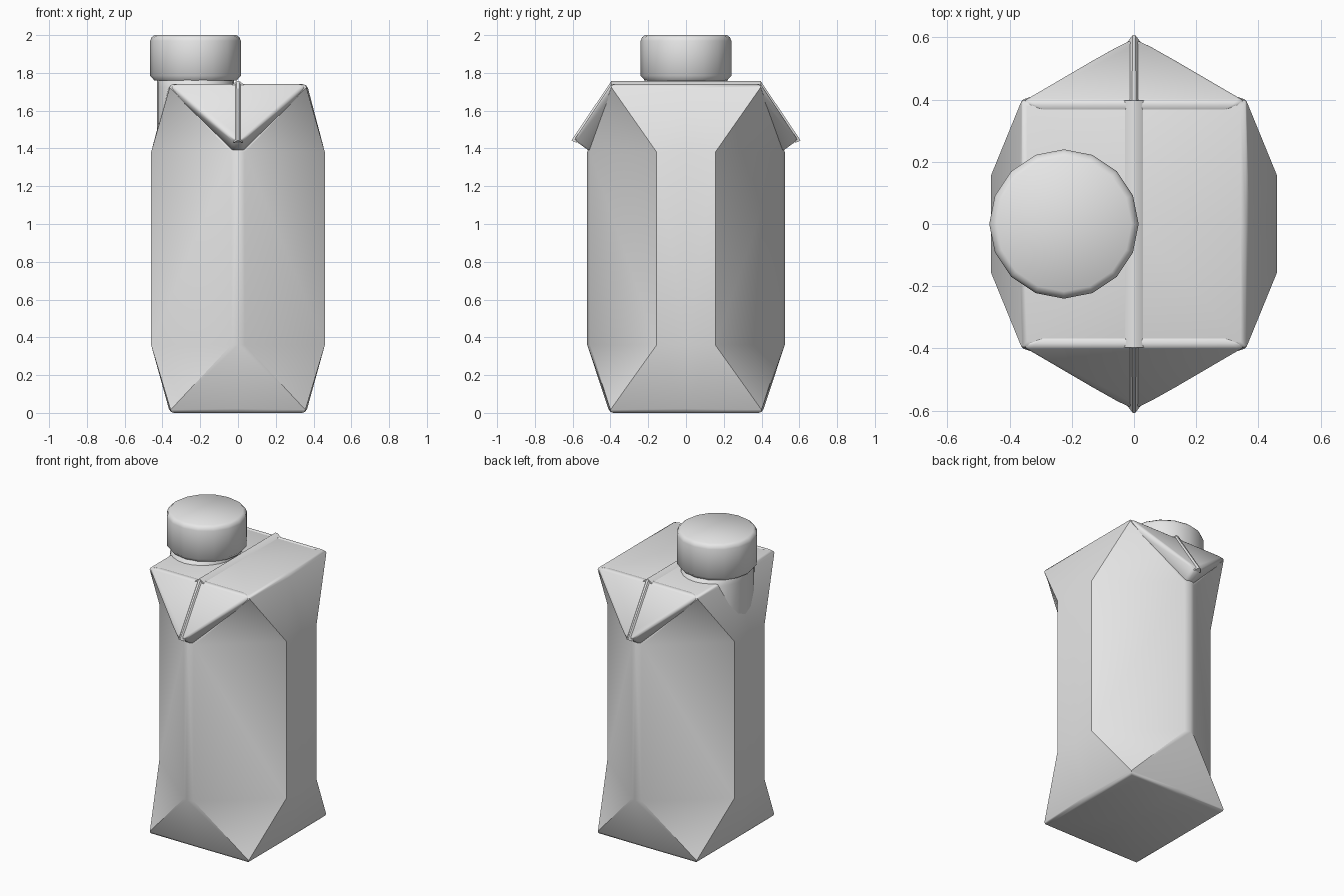
import bpy, bmesh, math

if "Cube" in bpy.data.objects:
    bpy.data.objects.remove(bpy.data.objects["Cube"])

grey = bpy.data.materials.new("plain grey")
grey.diffuse_color = (0.8, 0.8, 0.8, 1)
grey.use_nodes = True
grey.node_tree.nodes["Principled BSDF"].inputs["Base Color"].default_value = grey.diffuse_color


def finish(name, bm, angle=46):
    bmesh.ops.recalc_face_normals(bm, faces=bm.faces[:])
    me = bpy.data.meshes.new(name)
    bm.to_mesh(me)
    bm.free()
    me.materials.append(grey)
    ob = bpy.data.objects.new(name, me)
    bpy.context.collection.objects.link(ob)
    bpy.ops.object.select_all(action='DESELECT')
    ob.select_set(True)
    bpy.context.view_layer.objects.active = ob
    bpy.ops.object.shade_smooth_by_angle(angle=math.radians(angle))
    return ob


def hull(name, pts, bevel=0.0):
    bm = bmesh.new()
    for p in pts:
        bm.verts.new(p)
    r = bmesh.ops.convex_hull(bm, input=bm.verts[:])
    loose = [v for v in bm.verts if not v.link_faces]
    bmesh.ops.delete(bm, geom=loose, context='VERTS')
    bmesh.ops.dissolve_limit(bm, angle_limit=0.02, verts=bm.verts[:], edges=bm.edges[:])
    if bevel:
        bmesh.ops.bevel(bm, geom=bm.edges[:], offset=bevel, segments=2,
                        profile=0.5, affect='EDGES', clamp_overlap=True)
    return finish(name, bm)


def lathe(name, profile, cx, n, sx=1.0):
    # profile rows: radius in x, radius in y, z
    bm = bmesh.new()
    rings = [[bm.verts.new((cx + rx * math.cos(2 * math.pi * i / n),
                            ry * math.sin(2 * math.pi * i / n), z)) for i in range(n)]
             for rx, ry, z in profile]
    for a, b in zip(rings, rings[1:]):
        for i in range(n):
            j = (i + 1) % n
            bm.faces.new((a[i], a[j], b[j], b[i]))
    bm.faces.new(rings[0][::-1])
    bm.faces.new(rings[-1])
    return finish(name, bm)


# Carton body: one quadrant, mirrored into four
bm = bmesh.new()


def quadrant(sx, sy):
    def end(zc, zm, cx, cy):
        pts = dict(O=(0, 0, zc), X=(cx, 0, zc), C=(cx, cy, zc), Y=(0, cy, zc),
                   P=(.46, 0, zm), S=(.46, .155, zm), F=(.035, .508, zm), M=(0, .523, zm))
        return {k: bm.verts.new((x * sx, y * sy, z)) for k, (x, y, z) in pts.items()}
    lo, hi = end(0, .36, .36, .405), end(1.74, 1.38, .365, .40)
    for e in (lo, hi):
        for f in ("OXCY", "XPSC", "CSF", "CFMY"):
            bm.faces.new([e[k] for k in f])
    for a, b in ("PS", "SF", "FM"):
        bm.faces.new((lo[a], lo[b], hi[b], hi[a]))


for sx in (1, -1):
    for sy in (1, -1):
        quadrant(sx, sy)
bmesh.ops.remove_doubles(bm, verts=bm.verts[:], dist=1e-4)
bmesh.ops.recalc_face_normals(bm, faces=bm.faces[:])
rim = [e for e in bm.edges
       if abs(e.verts[0].co.z - e.verts[1].co.z) < 1e-5
       and (e.verts[0].co.z < .01 or e.verts[0].co.z > 1.73)
       and e.calc_face_angle(0) > .5]
bmesh.ops.bevel(bm, geom=rim, offset=.022, segments=2, profile=.5, affect='EDGES')
finish("carton_body", bm)

# Folded triangular ears and the raised seam
for sy, side in ((-1, "front"), (1, "back")):
    ear = [(.362, .395, 1.742), (.355, .385, 1.70), (.3, .36, 1.742),
           (.025, .592, 1.445), (.025, .50, 1.378)]
    hull(side + "_ear", [(s * x, sy * y, z) for x, y, z in ear for s in (1, -1)], .012)
    seam = [(.03, .38, 1.725), (.007, .395, 1.757), (.004, .607, 1.442), (.025, .58, 1.43)]
    hull(side + "_ear_seam", [(s * x, sy * y, z) for x, y, z in seam for s in (1, -1)])
hull("top_seam", [(s * x, t * .397, z) for x, z in ((.035, 1.735), (.007, 1.757))
                  for s in (1, -1) for t in (1, -1)])

# Spout neck and screw cap
lathe("spout_neck", [(.205, .25, 1.40), (.205, .25, 1.725), (.205, .225, 1.75),
                     (.20, .205, 1.78)], -.225, 24)
lathe("screw_cap", [(.218, .218, 1.76), (.24, .24, 1.785), (.24, .24, 1.97),
                    (.233, .233, 1.988), (.217, .217, 2.0)], -.225, 16)
